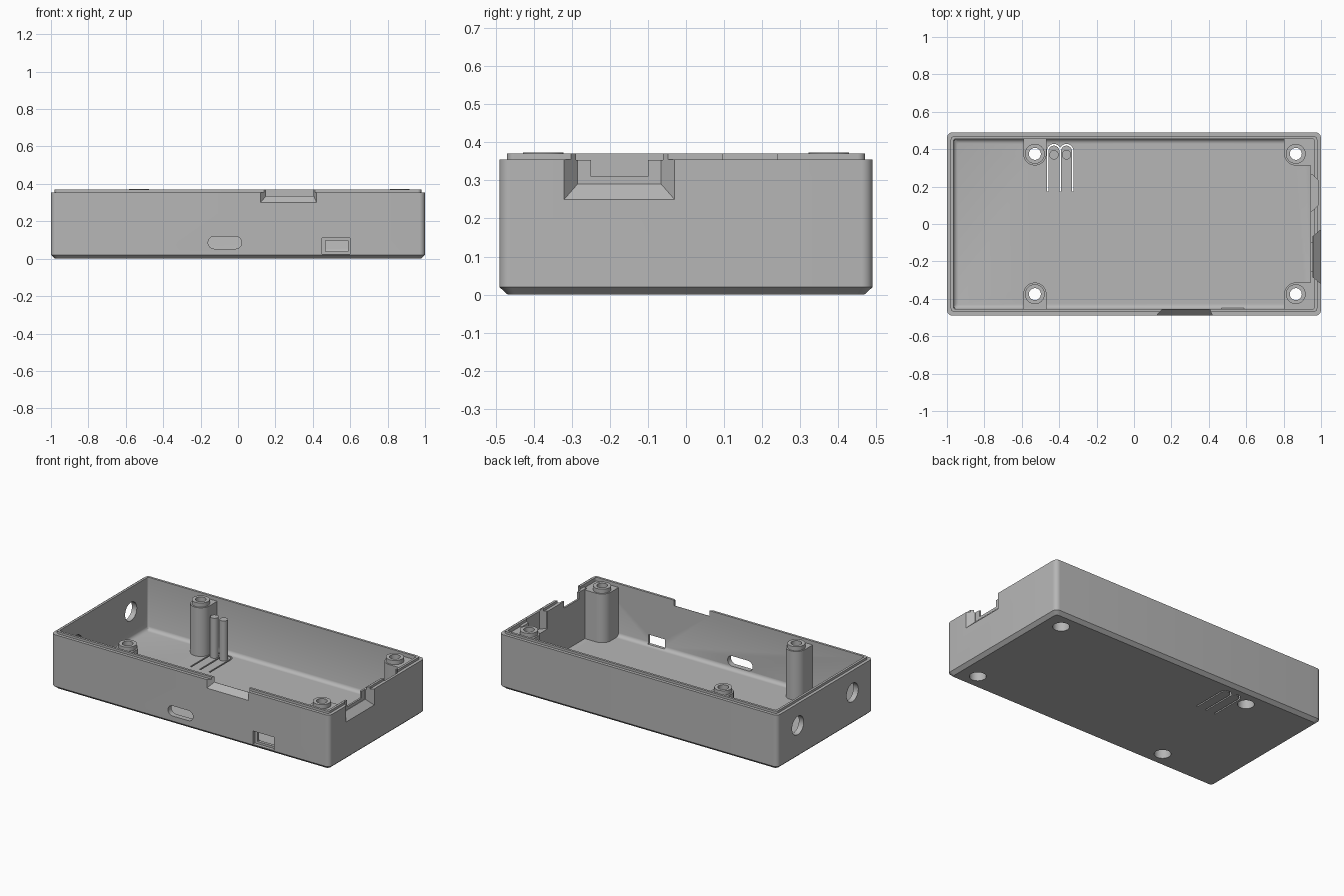
import bpy, bmesh, math

if "Cube" in bpy.data.objects:
    bpy.data.objects.remove(bpy.data.objects["Cube"])

grey = bpy.data.materials.new("plastic_grey")
grey.diffuse_color = (0.47, 0.47, 0.47, 1)
grey.use_nodes = True
grey.node_tree.nodes["Principled BSDF"].inputs["Base Color"].default_value = grey.diffuse_color


def loft(name, rings):
    """Closed solid through a list of equal-length point rings."""
    bm = bmesh.new()
    vs = [[bm.verts.new(p) for p in r] for r in rings]
    n = len(rings[0])
    for a, b in zip(vs, vs[1:]):
        for i in range(n):
            j = (i + 1) % n
            bm.faces.new((a[i], a[j], b[j], b[i]))
    bm.faces.new(vs[0][::-1])
    bm.faces.new(vs[-1])
    bmesh.ops.recalc_face_normals(bm, faces=bm.faces)
    me = bpy.data.meshes.new(name)
    bm.to_mesh(me)
    bm.free()
    me.materials.append(grey)
    ob = bpy.data.objects.new(name, me)
    bpy.context.collection.objects.link(ob)
    return ob


def boolean(ob, cutters, op='DIFFERENCE'):
    for c in cutters:
        m = ob.modifiers.new("cut", 'BOOLEAN')
        m.operation, m.solver, m.object = op, 'EXACT', c
    bpy.context.view_layer.update()
    dg = bpy.context.evaluated_depsgraph_get()
    me = bpy.data.meshes.new_from_object(ob.evaluated_get(dg))
    ob.modifiers.clear()
    ob.data = me


def arc(cx, cy, r, a0, a1, n):
    return [(cx + r * math.cos(math.radians(a0 + (a1 - a0) * i / n)),
             cy + r * math.sin(math.radians(a0 + (a1 - a0) * i / n))) for i in range(n + 1)]


def rrect(hx, hy, r, z):
    pts = []
    for sx, sy, a in ((1, 1, 0), (-1, 1, 90), (-1, -1, 180), (1, -1, 270)):
        pts += arc(sx * (hx - r), sy * (hy - r), r, a, a + 90, 8)
    return [(x, y, z) for x, y in pts]


def prism(name, pts, z0, z1):
    return loft(name, [[(x, y, z) for x, y in pts] for z in (z0, z1)])


def cyl(name, x, y, r, z0, z1):
    return prism(name, arc(x, y, r, 0, 360, 32)[:-1], z0, z1)


def front_cut(name, rings):
    """rings: (y, [(x, z)...])"""
    return loft(name, [[(x, y, z) for x, z in p] for y, p in rings])


def side_cut(name, rings):
    """rings: (x, [(y, z)...])"""
    return loft(name, [[(x, y, z) for y, z in p] for x, p in rings])


def rect(a0, a1, b0, b1):
    return [(a0, b0), (a1, b0), (a1, b1), (a0, b1)]


W, D, H, T, FLOOR = 1.0, 0.49, 0.355, 0.035, 0.03

# hollow case with chamfered base and soft inner floor edge
case = loft("case", [rrect(W - .022, D - .022, .02, 0), rrect(W, D, .03, .02),
                     rrect(W, D, .03, H)])
cavity = loft("cavity", [rrect(W - T - .022, D - T - .022, .012, FLOOR),
                         rrect(W - T - .012, D - T - .012, .012, FLOOR + .003),
                         rrect(W - T - .003, D - T - .003, .012, FLOOR + .012),
                         rrect(W - T, D - T, .012, FLOOR + .022),
                         rrect(W - T, D - T, .012, .5)])
boolean(case, [cavity])

# raised lip around the rim
lip = loft("lip", [rrect(W - .02, D - .02, .02, H - .005), rrect(W - .02, D - .02, .02, .37)])
boolean(lip, [cavity])

# thickened right wall
inner_wall = prism("inner_wall", rect(.945, .975, -.33, .33), FLOOR - .01, H - .001)

# screw posts with raised collars
posts, collars, screw_cuts = [], [], []
R = .062
for x in (-.53, .865):
    for s in (1, -1):
        tag = ("left" if x < 0 else "right") + ("_back" if s > 0 else "_front")
        wy, wx = D - T + .005 - .375, W - T + .005 - .865
        if x < 0:
            pts = arc(0, 0, R, 180, 360, 20) + [(R, wy), (-R, wy)]
        else:
            pts = arc(0, 0, R, 180, 270, 12) + [(wx, -R), (wx, wy), (-R, wy)]
        pts = [(x + px, s * (.375 + py)) for px, py in pts]
        posts.append(prism("post_" + tag, pts, FLOOR - .01, .346))
        collars.append(cyl("collar_" + tag, x, s * .375, .053, .335, .373))
        screw_cuts.append([cyl("screw_hole", x, s * .375, .032, -.1, .5),
                           cyl("screw_head_hole", x, s * .375, .049, -.1, .25)])
for p, c, cuts in zip(posts, collars, screw_cuts):
    boolean(p, cuts)
    boolean(c, cuts[:1])
    boolean(case, cuts)

# flexible button tongues: arched slots in the floor, each with a tall rod
cutters, rods = [], []
for i, x in enumerate((-.428, -.361)):
    o, n = .038, .029
    slot = ([(x + o, .175)] + arc(x, .39, o, 0, 180, 16) + [(x - o, .175), (x - n, .175)]
            + arc(x, .39, n, 180, 0, 16) + [(x + n, .175)])
    cutters.append(prism("tongue_slot", slot, -.05, .1))
    rods.append(cyl("button_rod_%d" % (i + 1), x, .37, .025, .015, .29))

# front openings: rounded slot, socket with recess, flared rim notch
oval = arc(-.013, .086, .033, -90, 90, 12) + arc(-.127, .086, .033, 90, 270, 12)
cutters.append(front_cut("oval_slot", [(-.6, oval), (-.4, oval)]))
cutters.append(front_cut("socket_recess", [(-.6, rect(.45, .60, .024, .11)),
                                           (-.468, rect(.45, .60, .024, .11))]))
cutters.append(front_cut("socket_hole", [(-.6, rect(.468, .588, .038, .098)),
                                         (-.4, rect(.468, .588, .038, .098))]))
big, small = rect(.12, .42, .30, .5), rect(.15, .405, .335, .5)
front_notch = front_cut("front_notch", [(-.6, big), (-.49, big), (-.457, small), (-.42, small)])

# right side: flared notch with a window, and a pocket cut from inside
big, small = rect(-.32, -.03, .25, .5), rect(-.285, -.065, .29, .5)
side_notch = side_cut("side_notch", [(1.1, big), (1, big), (.96, small), (.957, small)])
win = rect(-.25, -.10, .31, .5)
window = side_cut("side_window", [(1.1, win), (.9, win)])
pocket = prism("inner_pocket", [(.90, .265), (.90, .07), (.952, .07), (.984, .10),
                                (.984, .235), (.952, .265)], .24, .5)
rim_cuts = [front_notch, side_notch, window, pocket]

# round holes through the left wall
for y in (-.28, .28):
    c = arc(y, .213, .06, 0, 360, 32)[:-1]
    cutters.append(side_cut("round_hole", [(-1.1, c), (-.9, c)]))

boolean(case, cutters + rim_cuts)
boolean(lip, rim_cuts)
boolean(inner_wall, rim_cuts[1:])

# remove cutting helpers, then shade the finished parts
parts = [case, lip, inner_wall] + posts + collars + rods
for ob in list(bpy.data.objects):
    if ob not in parts:
        bpy.data.objects.remove(ob)
for ob in parts:
    ob.select_set(True)
bpy.context.view_layer.objects.active = case
bpy.ops.object.shade_smooth_by_angle(angle=math.radians(30))
